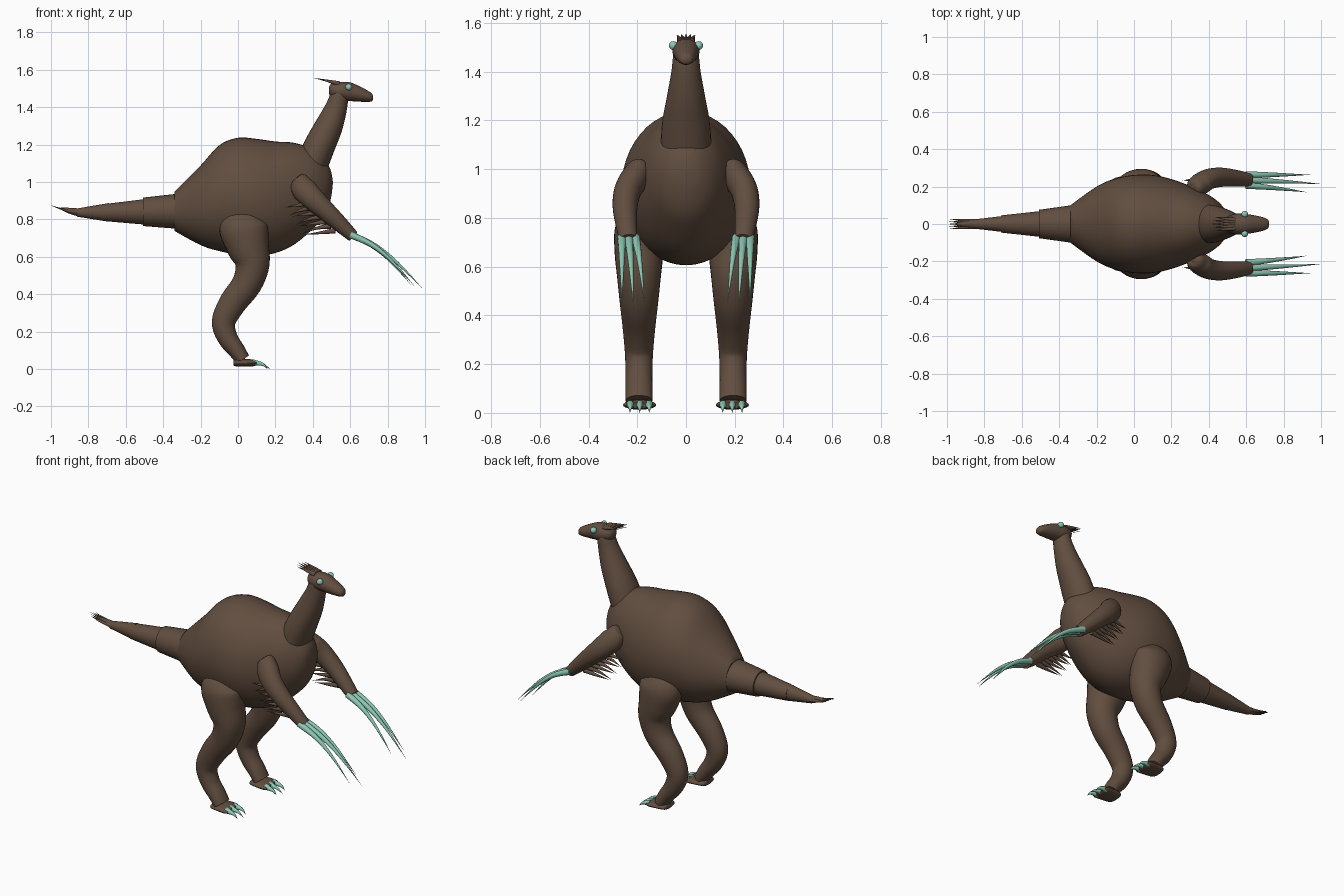
import bpy
import bmesh
import math
from mathutils import Vector

if "Cube" in bpy.data.objects:
    bpy.data.objects.remove(bpy.data.objects["Cube"])


def material(name, colour):
    m = bpy.data.materials.new(name)
    m.use_nodes = True
    m.diffuse_color = colour
    bsdf = m.node_tree.nodes["Principled BSDF"]
    bsdf.inputs["Base Color"].default_value = colour
    bsdf.inputs["Roughness"].default_value = 0.8
    return m


BROWN = material("brown_hide", (0.12, 0.075, 0.05, 1))
TEAL = material("pale_teal_claw", (0.27, 0.58, 0.46, 1))


def spline(stations, steps):
    """Catmull-Rom interpolation through the stations."""
    out = []
    last = len(stations) - 1
    for i in range(last):
        a, b, c, d = (stations[max(0, min(last, k))] for k in (i - 1, i, i + 1, i + 2))
        for s in range(steps):
            t = s / steps
            out.append([0.5 * (2 * q + (r - p) * t + (2 * p - 5 * q + 4 * r - w) * t * t
                               + (3 * q - p - 3 * r + w) * t ** 3)
                        for p, q, r, w in zip(a, b, c, d)])
    return out + [list(stations[-1])]


def tube(bm, stations, sides=32, steps=5, axis=None):
    """Skin of elliptic rings; each station is x, y, z, sideways radius, upright radius."""
    pts = spline(stations, steps)
    rings = []
    for i, p in enumerate(pts):
        before, after = pts[max(i - 1, 0)], pts[min(i + 1, len(pts) - 1)]
        t = axis or (Vector(after[:3]) - Vector(before[:3])).normalized()
        side = Vector((0, 1, 0))
        side = (side - t * side.dot(t)).normalized()
        up = t.cross(side)
        ry, rz = max(p[3], 0.0008), max(p[4], 0.0008)
        rings.append([bm.verts.new(Vector(p[:3]) + side * ry * math.cos(a) + up * rz * math.sin(a))
                      for a in (math.tau * k / sides for k in range(sides))])
    for lo, hi in zip(rings, rings[1:]):
        for k in range(sides):
            n = (k + 1) % sides
            bm.faces.new((lo[k], lo[n], hi[n], hi[k]))
    bm.faces.new(rings[0][::-1])
    bm.faces.new(rings[-1])


def spike(bm, path, radius, sides=10):
    """Curved spike tapering along a path of points."""
    n = len(path) - 1
    tube(bm, [(*p, radius * (1 - i / n), radius * (1 - i / n)) for i, p in enumerate(path)], sides)


def finish(bm, name, mat, mirror=False):
    bmesh.ops.recalc_face_normals(bm, faces=bm.faces)
    mesh = bpy.data.meshes.new(name)
    bm.to_mesh(mesh)
    bm.free()
    mesh.materials.append(mat)
    ob = bpy.data.objects.new(name, mesh)
    bpy.context.collection.objects.link(ob)
    if mirror:
        mod = ob.modifiers.new("both_sides", "MIRROR")
        mod.use_axis = (False, True, False)
        mod.use_mirror_merge = False
    bpy.ops.object.select_all(action="DESELECT")
    ob.select_set(True)
    bpy.context.view_layer.objects.active = ob
    bpy.ops.object.shade_smooth_by_angle(angle=math.radians(45))


def part(name, stations, mirror=False, axis=None, sides=32, steps=5):
    bm = bmesh.new()
    tube(bm, stations, sides, steps, axis)
    finish(bm, name, BROWN, mirror)


X = Vector((1, 0, 0))

# Big barrel body
body = [(-0.34, 0.842, 0.10, 0.104), (-0.2, 0.875, 0.20, 0.213), (-0.1, 0.913, 0.243, 0.283),
        (0, 0.924, 0.262, 0.312), (0.1, 0.918, 0.262, 0.312), (0.2, 0.918, 0.24, 0.298),
        (0.3, 0.937, 0.203, 0.272), (0.4, 0.962, 0.155, 0.213), (0.46, 0.97, 0.11, 0.15),
        (0.495, 0.985, 0.06, 0.08), (0.507, 0.995, 0.005, 0.006)]
part("body", [(x, 0, z, ry, rz) for x, z, ry, rz in body], axis=X, sides=48)

# Stepped tail
for name, a, b in (("tail_base", (-0.32, 0, 0.843, 0.102, 0.094), (-0.508, 0, 0.84, 0.076, 0.076)),
                   ("tail_middle", (-0.49, 0, 0.84, 0.07, 0.069), (-0.71, 0, 0.836, 0.046, 0.046)),
                   ("tail_end", (-0.69, 0, 0.837, 0.044, 0.05), (-0.86, 0, 0.836, 0.024, 0.022))):
    part(name, [a, b], steps=2)

# Tail tuft
bm = bmesh.new()
tube(bm, [(-0.84, 0, 0.835, 0.024, 0.022), (-0.9, 0, 0.846, 0.018, 0.016),
          (-0.95, 0, 0.858, 0.004, 0.004)], 16)
for k in range(-2, 3):
    spike(bm, [(-0.84, k * 0.006, 0.835), (-0.92, k * 0.01, 0.848),
               (-1 + 0.008 * abs(k), k * 0.013, 0.875 - 0.004 * abs(k))], 0.014)
finish(bm, "tail_tuft", BROWN)

# Neck and head
part("neck", [(0.395, 0, 1.09, 0.104, 0.085), (0.435, 0, 1.19, 0.098, 0.083),
              (0.487, 0, 1.3, 0.078, 0.074), (0.526, 0, 1.4, 0.06, 0.058),
              (0.543, 0, 1.47, 0.052, 0.047), (0.548, 0, 1.5, 0.04, 0.035)])
head = [(0.487, 1.49, 0.02, 0.018), (0.503, 1.49, 0.042, 0.038), (0.55, 1.485, 0.055, 0.05),
        (0.6, 1.482, 0.053, 0.05), (0.65, 1.47, 0.045, 0.041), (0.69, 1.459, 0.036, 0.031),
        (0.715, 1.452, 0.024, 0.021), (0.723, 1.45, 0.004, 0.004)]
part("head", [(x, 0, z, ry, rz) for x, z, ry, rz in head], axis=X)

# Eyes
bm = bmesh.new()
bmesh.ops.create_uvsphere(bm, u_segments=20, v_segments=12, radius=0.018)
bmesh.ops.translate(bm, verts=bm.verts, vec=(0.592, 0.052, 1.507))
finish(bm, "eyes", TEAL, True)

# Head crest
bm = bmesh.new()
for k in range(-2, 3):
    spike(bm, [(0.54, k * 0.011, 1.525), (0.48, k * 0.015, 1.54),
               (0.405 + 0.012 * abs(k), k * 0.019, 1.556 - 0.003 * abs(k))], 0.014)
finish(bm, "head_crest", BROWN)

# Arms
part("arms", [(0.322, 0.185, 1.025, 0.015, 0.02), (0.331, 0.19, 1.012, 0.042, 0.045),
              (0.35, 0.21, 0.965, 0.056, 0.066), (0.40, 0.24, 0.91, 0.055, 0.062),
              (0.47, 0.25, 0.845, 0.051, 0.052), (0.545, 0.245, 0.775, 0.044, 0.043),
              (0.615, 0.236, 0.709, 0.037, 0.032)], mirror=True)

# Arm feathers, fanned along the underside
bm = bmesh.new()
for k in range(7):
    f = k / 6
    bx, bz = 0.37 + 0.15 * f, 0.885 - 0.145 * f
    length = 0.11 + 0.05 * f
    spike(bm, [(bx, 0.24, bz), (bx - length * 0.5, 0.237, bz - 0.012),
               (bx - length, 0.232, bz - 0.02 - 0.02 * (k % 2))], 0.016)
finish(bm, "arm_feathers", BROWN, True)

# Long hand claws
bm = bmesh.new()
for base, tip, reach in ((0.207, 0.17, 0.93), (0.235, 0.215, 1.0), (0.263, 0.263, 0.95)):
    path = [(0.60, 0.718), (0.72, 0.665), (0.82, 0.595), (0.91, 0.51), (0.99, 0.425)]
    spike(bm, [(0.60 + (x - 0.60) * (reach - 0.6) / 0.4, base + (tip - base) * i / 4, z + (1 - reach) * 0.4 * i / 4)
               for i, (x, z) in enumerate(path)], 0.019, 12)
finish(bm, "hand_claws", TEAL, True)

# Legs
leg = [(0.03, 0.838, 0.03, 0.05), (0.03, 0.825, 0.06, 0.088), (0.03, 0.76, 0.098, 0.13),
       (0.052, 0.66, 0.1, 0.115), (0.077, 0.56, 0.09, 0.092), (0.047, 0.455, 0.079, 0.08),
       (-0.03, 0.35, 0.067, 0.073), (-0.077, 0.25, 0.058, 0.063), (-0.055, 0.165, 0.055, 0.054),
       (-0.008, 0.1, 0.055, 0.046), (0.025, 0.05, 0.055, 0.04)]
part("legs", [(x, 0.193, z, ry, rz) for x, z, ry, rz in leg], mirror=True)

# Feet with toe bumps
bm = bmesh.new()
tube(bm, [(-0.024, 0.19, 0.033, 0.045, 0.013), (-0.012, 0.19, 0.034, 0.056, 0.02),
          (0.03, 0.19, 0.034, 0.064, 0.021), (0.08, 0.19, 0.032, 0.068, 0.018),
          (0.1, 0.19, 0.031, 0.058, 0.011)], 24, 4, X)
finish(bm, "feet", BROWN, True)

# Toe claws
bm = bmesh.new()
for k in (-1, 0, 1):
    spike(bm, [(0.08, 0.19 + 0.038 * k, 0.034), (0.13, 0.19 + 0.039 * k, 0.025),
               (0.17 - 0.012 * abs(k), 0.19 + 0.04 * k, 0.001)], 0.018)
finish(bm, "toe_claws", TEAL, True)
